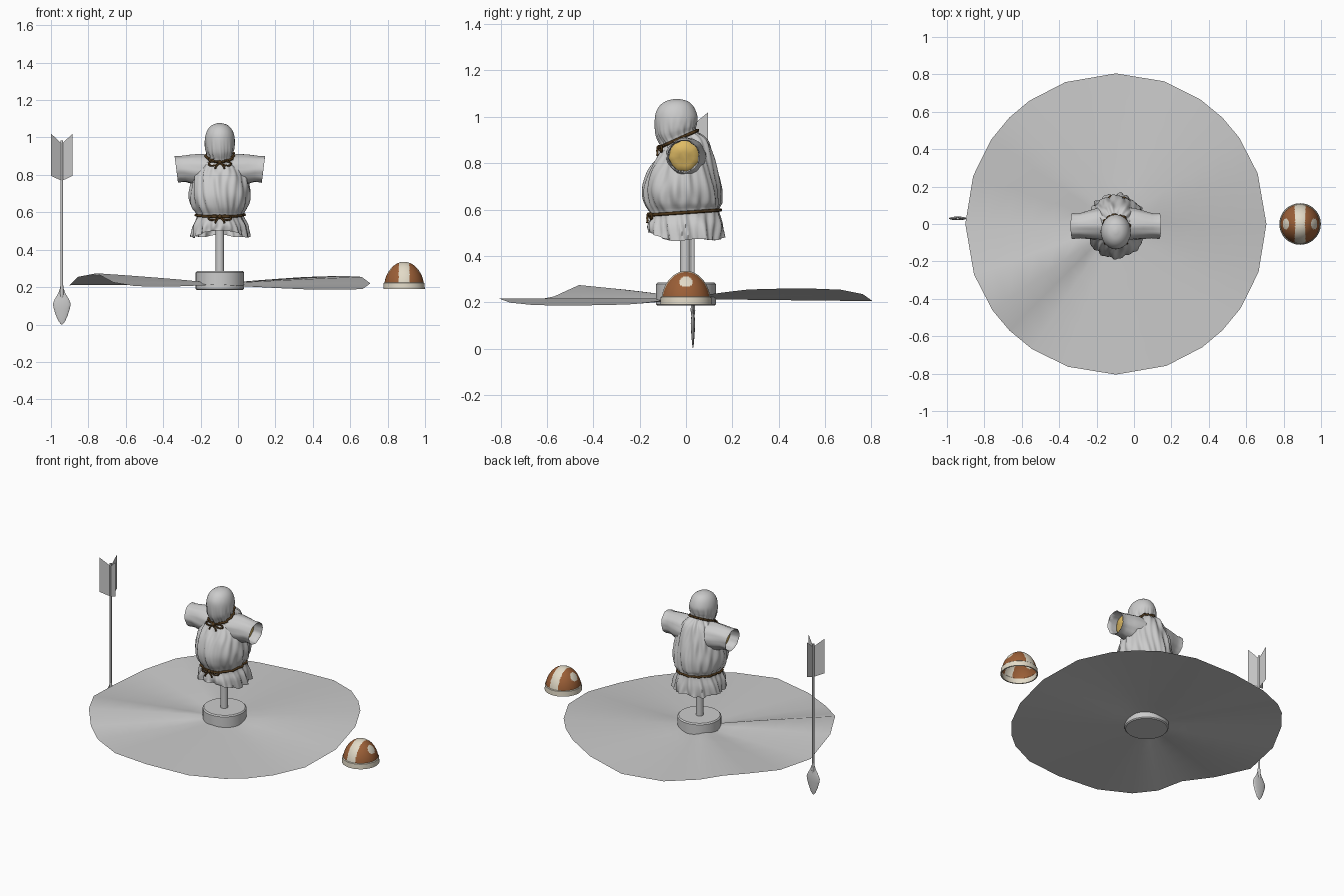
import bpy, bmesh, math
from math import sin, cos, pi
from mathutils import Vector

if "Cube" in bpy.data.objects:
    bpy.data.objects.remove(bpy.data.objects["Cube"])

CX = -0.097  # axis of the dummy


def material(name, rgb):
    m = bpy.data.materials.new(name)
    m.use_nodes = True
    m.diffuse_color = (*rgb, 1)
    m.node_tree.nodes["Principled BSDF"].inputs["Base Color"].default_value = (*rgb, 1)
    return m


GREY = material("plain grey", (0.6, 0.6, 0.6))
STRAW = material("straw yellow", (0.74, 0.5, 0.13))
ROPE = material("dark rope brown", (0.075, 0.038, 0.011))
LEATHER = material("leather brown", (0.33, 0.115, 0.038))
CREAM = material("cream", (0.76, 0.7, 0.57))


def finish(name, bm, mats, angle=40):
    me = bpy.data.meshes.new(name)
    bm.normal_update()
    bm.to_mesh(me)
    bm.free()
    ob = bpy.data.objects.new(name, me)
    bpy.context.collection.objects.link(ob)
    for m in mats:
        me.materials.append(m)
    bpy.ops.object.select_all(action="DESELECT")
    ob.select_set(True)
    bpy.context.view_layer.objects.active = ob
    bpy.ops.object.shade_smooth_by_angle(angle=math.radians(angle))


def loft(name, rings, mats, cap_start=False, cap_end=False, angle=40, rule=None):
    """Bridge closed rings of points; rule(face centre) gives a material index."""
    bm = bmesh.new()
    rows = [[bm.verts.new(p) for p in r] for r in rings]
    n = len(rows[0])
    for a, b in zip(rows, rows[1:]):
        for i in range(n):
            bm.faces.new((a[i], a[(i + 1) % n], b[(i + 1) % n], b[i]))
    if cap_start:
        bm.faces.new(rows[0][::-1])
    if cap_end:
        bm.faces.new(rows[-1])
    if rule:
        for f in bm.faces:
            f.material_index = rule(f.calc_center_median())
    finish(name, bm, mats, angle)


def lathe(name, profile, centre, mats, n=32, squash=1.0, **kw):
    x, y = centre
    rings = [[(x + r * cos(2 * pi * i / n), y + r * squash * sin(2 * pi * i / n), z)
              for i in range(n)] for r, z in profile]
    loft(name, rings, mats, **kw)


def rope(name, points, radius=0.006, closed=False):
    cu = bpy.data.curves.new(name, "CURVE")
    cu.dimensions = "3D"
    cu.bevel_depth, cu.bevel_resolution = radius, 2
    cu.use_fill_caps = True
    sp = cu.splines.new("POLY")
    sp.points.add(len(points) - 1)
    for p, co in zip(sp.points, points):
        p.co = (*co, 1)
    sp.use_cyclic_u = closed
    cu.materials.append(ROPE)
    ob = bpy.data.objects.new(name, cu)
    bpy.context.collection.objects.link(ob)


# Ground: thin sheet whose rim rises and dips (heights in hundredths, counter-clockwise from +x)
quarter = [0, 19.6, 35, 45, 56, 71.4]
angles = [math.radians(a + 90 * q) for q in range(4) for a in quarter]
RIM = [22, 25.5, 26, 25.8, 25.4, 23.5, 20.5, 21, 23.5, 25.5, 25, 22.5,
       21, 25.5, 27.4, 22.5, 20.5, 20.3, 21.5, 19.8, 18.8, 18.6, 18.6, 19]

loft("ground", [[(CX + r * cos(a), r * sin(a), 0.215 + (h / 100 - 0.215) * (r / 0.805) ** 0.75)
                 for a, h in zip(angles, RIM)]
                for r in (0.1, 0.22, 0.34, 0.46, 0.58, 0.7, 0.805)], [GREY], cap_start=True)

# Stand
lathe("stand_base", [(0.124, 0.185), (0.13, 0.191), (0.13, 0.278), (0.123, 0.285)],
      (CX, 0), [GREY], cap_start=True, cap_end=True, angle=30)
lathe("stand_pole", [(0.023, 0.28), (0.023, 0.9)], (CX, -0.003), [GREY], n=16,
      cap_start=True, cap_end=True)

# Robe and hood, hem to crown: height, front y, back y, half width, tilt, fold depth
ROWS = [
    (0.478, -0.162, 0.162, 0.156, 0.0, 0.009),
    (0.530, -0.163, 0.158, 0.146, 0.0, 0.007),
    (0.587, -0.152, 0.142, 0.124, 0.07, 0.004),
    (0.630, -0.178, 0.152, 0.150, 0.0, 0.006),
    (0.690, -0.185, 0.152, 0.162, 0.0, 0.005),
    (0.760, -0.166, 0.138, 0.153, 0.0, 0.005),
    (0.820, -0.138, 0.118, 0.138, 0.1, 0.005),
    (0.872, -0.116, 0.090, 0.112, 0.3, 0.005),
    (0.905, -0.106, 0.044, 0.068, 0.45, 0.004),
    (0.945, -0.130, 0.046, 0.079, 0.25, 0.002),
    (1.000, -0.134, 0.050, 0.079, 0.0, 0.0),
    (1.042, -0.118, 0.034, 0.065, 0.0, 0.0),
    (1.067, -0.088, 0.008, 0.040, 0.0, 0.0),
    (1.077, -0.050, -0.030, 0.008, 0.0, 0.0),
]
BELT, NECK, STEPS, SIDES = 2, 8, 4, 112


def row_at(t):
    """Smooth blend through the rows."""
    i = min(int(t), len(ROWS) - 2)
    f = t - i
    a, b, c, d = (ROWS[max(0, min(len(ROWS) - 1, i + k))] for k in (-1, 0, 1, 2))
    return [q + 0.5 * f * (r - p + f * (2 * p - 5 * q + 4 * r - s + f * (3 * (q - r) + s - p)))
            for p, q, r, s in zip(a, b, c, d)]


def robe_point(t, a, out=0.0):
    z, y0, y1, rx, tilt, fold = row_at(t)
    cy, ry = (y0 + y1) / 2, (y1 - y0) / 2
    wave = sin(11 * a + 1.6 * sin(3 * a) + 1.2 * t) + 0.6 * sin(23 * a + 2 * sin(2 * a + t))
    grow = out + fold * (wave - 0.4)
    x, y = (rx + grow) * cos(a), (ry + grow) * sin(a)
    hem = max(0, 1 - t)
    z += tilt * y + hem * (0.03 * max(0, -sin(a)) ** 4 - 0.01 * abs(cos(a)) + 0.005 * sin(5 * a))
    return Vector((CX + x, cy + y, z))


turn = [2 * pi * i / SIDES for i in range(SIDES)]
loft("hooded_robe", [[robe_point(k / STEPS, a) for a in turn]
                     for k in range((len(ROWS) - 1) * STEPS + 1)], [GREY], cap_end=True, angle=60)

# Ropes at waist and neck, each with a bow at the front
for name, t in (("waist", BELT), ("neck", NECK)):
    rope(name + "_rope", [robe_point(t, a, 0.005) for a in turn], 0.007, True)
    knot = robe_point(t, -pi / 2, 0.012)
    for side in (-1, 1):
        loop = [knot + Vector((side * 0.05 * sin(u / 2) * (1 - 0.2 * cos(u)),
                               0.012 * sin(u / 2), -0.012 * sin(u) - 0.008 * sin(u / 2)))
                for u in (2 * pi * k / 16 for k in range(17))]
        rope(name + "_bow_loop", loop, 0.005)
        tail = [knot + Vector((side * x, y, z)) for x, y, z in
                ((0, 0, 0), (0.012, -0.008, -0.012), (0.022, -0.006, -0.024), (0.025, -0.008, -0.034))]
        rope(name + "_bow_tail", tail, 0.005)
    bm = bmesh.new()
    bmesh.ops.create_icosphere(bm, subdivisions=2, radius=0.012)
    bmesh.ops.translate(bm, verts=bm.verts, vec=knot)
    finish(name + "_knot", bm, [ROPE])

# Sleeves with a turned-in lining: reach, y, z, half depth, half height
SLEEVE = [
    (0.04, 0.000, 0.825, 0.090, 0.080), (0.10, 0.000, 0.827, 0.084, 0.084),
    (0.15, -0.004, 0.830, 0.075, 0.078), (0.19, -0.008, 0.832, 0.067, 0.070),
    (0.215, -0.010, 0.831, 0.067, 0.069), (0.233, -0.010, 0.830, 0.070, 0.071),
    (0.231, -0.010, 0.830, 0.066, 0.067), (0.205, -0.010, 0.831, 0.064, 0.065),
    (0.165, -0.008, 0.831, 0.064, 0.065),
]


def sleeve_ring(row, side, n=40):
    dx, y, z, ry, rz = row
    ring = []
    for i in range(n):
        a = 2 * pi * i / n * side
        f = 1 + 0.018 * sin(7 * a + 22 * dx) + 0.012 * sin(12 * a)
        ring.append((CX + side * (dx + (0.009 * sin(a) if dx > 0.16 else 0)),
                     y + ry * f * cos(a), z + rz * f * sin(a)))
    return ring


for side, word in ((1, "left"), (-1, "right")):
    loft(word + "_sleeve", [sleeve_ring(r, side) for r in SLEEVE], [GREY], angle=60)
    loft(word + "_straw_stuffing", [sleeve_ring((0.168 + 0.02 * cos(k), -0.008, 0.831, 0.0645 * sin(k),
         0.0655 * sin(k)), side) for k in (pi / 2, 1.1, 0.7, 0.3)], [STRAW], cap_end=True)

# Helmet: hollow dome with painted stripe and side spots, and a rim band
HX, HR = 0.888, 0.107


def helmet_paint(c):
    x, y = c.x - HX, c.y
    stripe = abs(x) < 0.026 + 0.004 * abs(y) / HR
    spot = (Vector((abs(x), y, c.z)) - Vector((0.08, 0, 0.292))).length < 0.029
    return 1 if stripe or spot else 0


dome = [(HR * cos(k * pi / 64), 0.195 + 0.14 * sin(k * pi / 64)) for k in range(32)]
lathe("helmet_dome", dome, (HX, 0), [LEATHER, CREAM], n=128, cap_end=True, rule=helmet_paint)
lathe("helmet_band", [(0.104, 0.222), (0.104, 0.19), (0.111, 0.19), (0.109, 0.222), (0.104, 0.226)],
      (HX, 0), [CREAM], n=48, angle=30)

# Arrow: shaft, flattened head and three vanes
AX, AY = -0.942, 0.03
lathe("arrow_shaft", [(0.0065, 0.19), (0.0065, 0.985)], (AX, AY), [GREY], n=12,
      cap_start=True, cap_end=True)
lathe("arrow_socket", [(0.007, 0.14), (0.010, 0.165), (0.008, 0.21)], (AX, AY), [GREY], n=12,
      cap_start=True, cap_end=True)
lathe("arrow_head", [(0.003, 0.0), (0.018, 0.018), (0.032, 0.05), (0.043, 0.085), (0.048, 0.11),
                     (0.038, 0.135), (0.020, 0.165), (0.009, 0.195)], (AX, AY), [GREY], n=16,
      squash=0.2, cap_start=True, cap_end=True, angle=60)
for k in range(3):
    a = pi / 2 + k * 2 * pi / 3
    bm = bmesh.new()
    bm.faces.new([bm.verts.new((AX + r * cos(a), AY + r * sin(a), z)) for r, z in
                  ((0.005, 0.77), (0.066, 0.795), (0.066, 1.02), (0.005, 0.97))])
    finish("arrow_vane", bm, [GREY])
